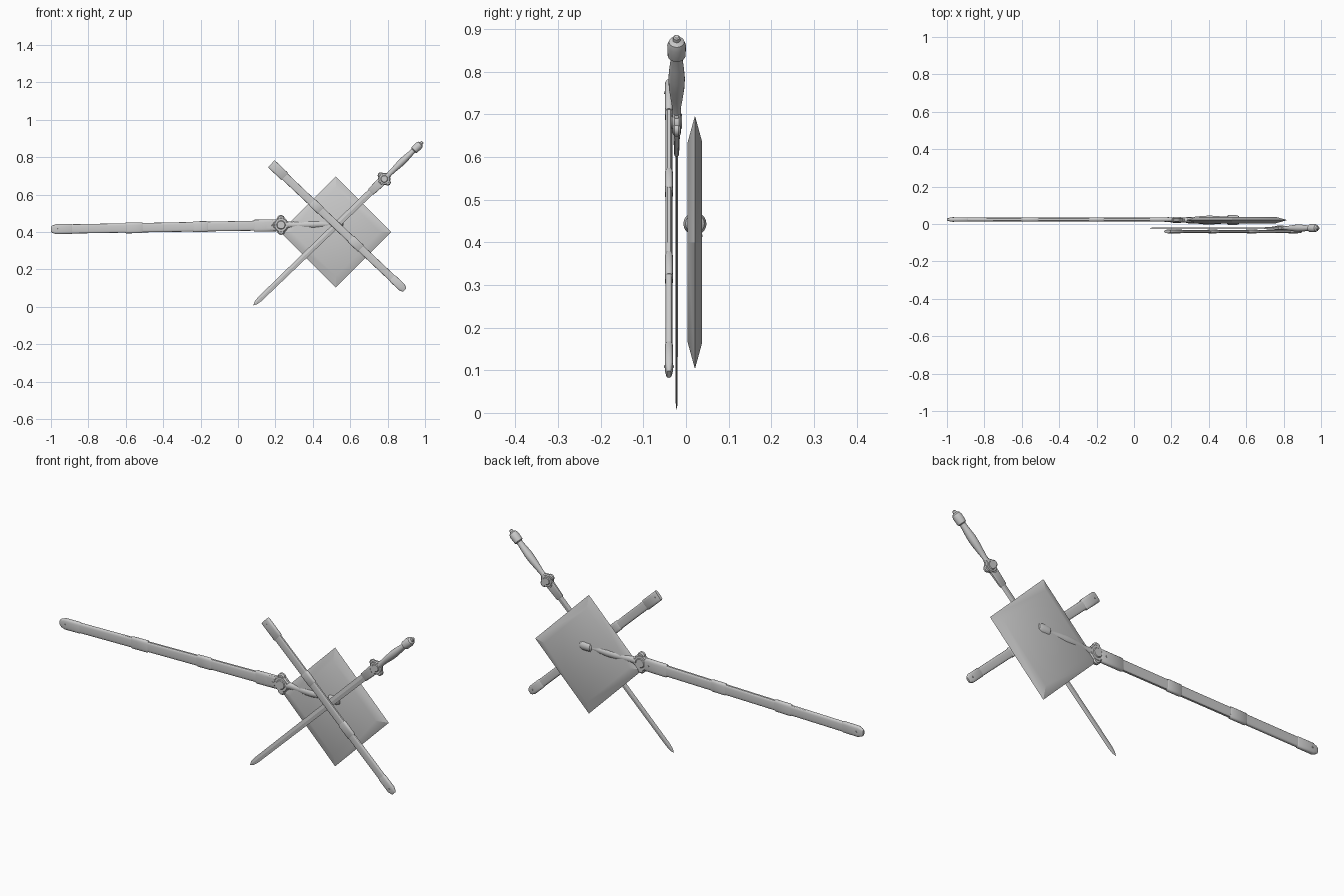
import bpy, bmesh
from math import sin, cos, pi, radians
from mathutils import Matrix, Vector

cube = bpy.data.objects.get("Cube")
if cube:
    bpy.data.objects.remove(cube)


def finish(name, bm, place, angle=35):
    bmesh.ops.recalc_face_normals(bm, faces=bm.faces)
    mesh = bpy.data.meshes.new(name)
    bm.to_mesh(mesh)
    bm.free()
    obj = bpy.data.objects.new(name, mesh)
    bpy.context.collection.objects.link(obj)
    obj.matrix_world = place
    bpy.ops.object.select_all(action='DESELECT')
    obj.select_set(True)
    bpy.context.view_layer.objects.active = obj
    bpy.ops.object.shade_smooth_by_angle(angle=radians(angle))
    return obj


def loft(bm, stations, sides=20, power=1.0):
    """Capped tube along x; each station is (x, half depth, half width)."""
    def shape(v):
        return abs(v) ** power * (1 if v >= 0 else -1)
    rings = []
    for x, depth, width in stations:
        turns = [2 * pi * i / sides for i in range(sides)]
        rings.append([bm.verts.new((x, depth * shape(cos(a)), width * shape(sin(a))))
                      for a in turns])
    for a, b in zip(rings, rings[1:]):
        for i in range(sides):
            j = (i + 1) % sides
            bm.faces.new((a[i], a[j], b[j], b[i]))
    bm.faces.new(rings[0])
    bm.faces.new(rings[-1])


def disc(bm, x, z, rx, rz, depth, sides=20, bevel=0.7):
    """Domed button lying across the depth axis."""
    rings = []
    for y, f in ((-depth, bevel), (-depth * 0.5, 1), (depth * 0.5, 1), (depth, bevel)):
        rings.append([bm.verts.new((x + rx * f * cos(2 * pi * i / sides), y,
                                    z + rz * f * sin(2 * pi * i / sides)))
                      for i in range(sides)])
    for a, b in zip(rings, rings[1:]):
        for i in range(sides):
            j = (i + 1) % sides
            bm.faces.new((a[i], a[j], b[j], b[i]))
    bm.faces.new(rings[0])
    bm.faces.new(rings[-1])


def placement(loc, degrees, scale):
    return (Matrix.Translation(loc) @ Matrix.Rotation(-radians(degrees), 4, 'Y')
            @ Matrix.Scale(scale, 4))


def sword(prefix, place):
    # Thin blade with a central ridge and a short point
    bm = bmesh.new()
    loft(bm, [(-0.972, 0.0005, 0.001), (-0.955, 0.002, 0.010), (-0.925, 0.0025, 0.014),
              (-0.5, 0.003, 0.016), (0, 0.003, 0.018)], sides=4)
    finish(prefix + "_blade", bm, place, 20)

    # Collar where the blade meets the guard
    bm = bmesh.new()
    loft(bm, [(-0.1, 0.004, 0.018), (-0.097, 0.006, 0.021),
              (-0.03, 0.008, 0.024), (0, 0.008, 0.024)], power=0.5)
    finish(prefix + "_collar", bm, place)

    # Lobed guard with a raised round boss on both faces
    bm = bmesh.new()
    disc(bm, 0, 0, 0.032, 0.034, 0.010, bevel=0.85)
    for side in (-1, 1):
        disc(bm, 0, side * 0.029, 0.016, 0.014, 0.009)
        disc(bm, side * 0.024, 0, 0.014, 0.018, 0.009)
    disc(bm, 0, 0, 0.022, 0.022, 0.013, bevel=0.75)
    finish(prefix + "_guard", bm, place)

    # Swelling grip
    bm = bmesh.new()
    loft(bm, [(0.02, 0.011, 0.015), (0.045, 0.010, 0.013), (0.075, 0.014, 0.015),
              (0.11, 0.018, 0.018), (0.145, 0.0195, 0.019), (0.18, 0.017, 0.016),
              (0.205, 0.0145, 0.014), (0.225, 0.0145, 0.014)])
    finish(prefix + "_grip", bm, place)

    # Capped pommel with an end knob
    bm = bmesh.new()
    loft(bm, [(0.217, 0.015, 0.016), (0.222, 0.021, 0.021), (0.255, 0.022, 0.022),
              (0.268, 0.018, 0.018), (0.274, 0.009, 0.009), (0.283, 0.008, 0.008),
              (0.286, 0.005, 0.005)])
    finish(prefix + "_pommel", bm, place)


def scabbard(prefix, place):
    # Flattened body with a rounded toe
    bm = bmesh.new()
    loft(bm, [(-0.982, 0.005, 0.011), (-0.975, 0.007, 0.017), (-0.96, 0.008, 0.020),
              (-0.5, 0.008, 0.0205), (0, 0.008, 0.022)], power=0.6)
    finish(prefix + "_body", bm, place)

    # Reinforcing bands, including the mouth and the toe cap
    bands = (("mouth", -0.1, 0, 0.026), ("upper_band", -0.365, -0.30, 0.0235),
             ("lower_band", -0.66, -0.585, 0.0235), ("toe_cap", -0.975, -0.89, 0.022))
    for name, start, end, width in bands:
        bm = bmesh.new()
        lip = 0.014 if name == "toe_cap" else 0.004
        loft(bm, [(start, 0.007, width - lip * 0.5), (start + lip, 0.0095, width),
                  (end - 0.004, 0.0095, width), (end, 0.008, width - 0.002)], power=0.6)
        finish(prefix + "_" + name, bm, place)

    # Rivets through the mouth and the toe
    bm = bmesh.new()
    for x in (-0.02, -0.955):
        disc(bm, x, 0, 0.004, 0.004, 0.0115, sides=12)
    finish(prefix + "_rivets", bm, place)


# Square plate set on its corner, tapering to a sharp rim
bm = bmesh.new()
corners = [Vector((cos(i * pi / 2), 0, sin(i * pi / 2))) for i in range(4)]
rim = [bm.verts.new(c * 0.297) for c in corners]
for side in (-1, 1):
    face = [bm.verts.new(c * 0.235 + Vector((0, side * 0.017, 0))) for c in corners]
    bm.faces.new(face)
    for i in range(4):
        j = (i + 1) % 4
        bm.faces.new((rim[i], rim[j], face[j], face[i]))
finish("plate", bm, Matrix.Translation((0.523, 0.021, 0.4)), 25)

# Long sword in its scabbard, passing through the plate
sword("long_sword", placement((0.23, 0.021, 0.438), 1.0, 1.23))
scabbard("long_scabbard", placement((0.208, 0.024, 0.436), 1.0, 1.23))

# Drawn short sword crossing its empty scabbard
sword("short_sword", placement((0.782, -0.022, 0.684), 44, 1))
scabbard("short_scabbard", placement((0.178, -0.04, 0.765), 136.6, 1))
